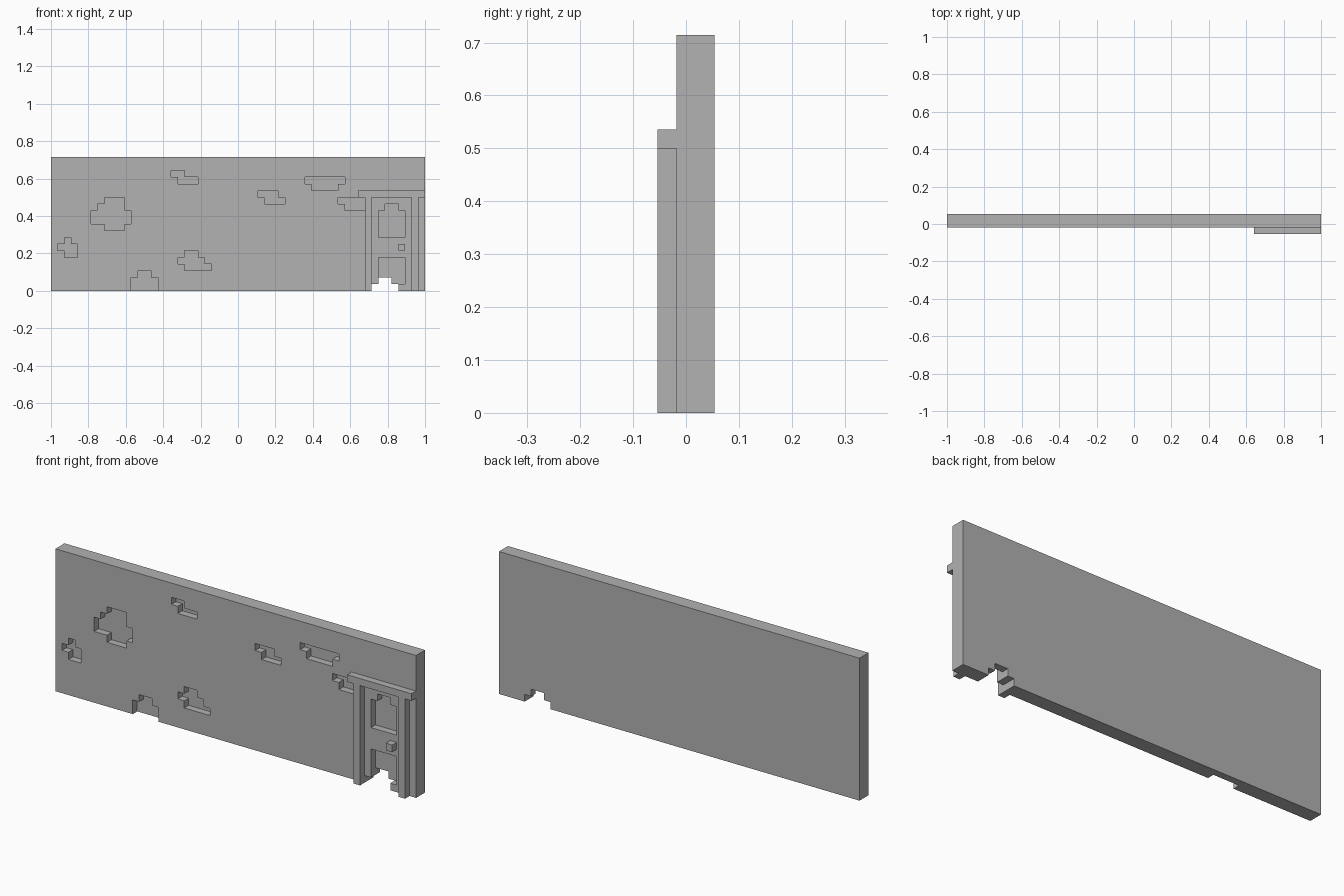
import bpy
import bmesh

cube = bpy.data.objects.get("Cube")
if cube:
    bpy.data.objects.remove(cube, do_unlink=True)

# The whole model sits on a block grid: columns (x), layers (y), rows (z)
COLS, LAYERS, ROWS = 56, 3, 20
U = 2 / COLS

stone = bpy.data.materials.new("stone_grey")
stone.use_nodes = True
GREY = (0.445, 0.445, 0.445, 1)
stone.diffuse_color = GREY
stone.node_tree.nodes["Principled BSDF"].inputs["Base Color"].default_value = GREY


def span(c0, c1, k0, k1, r0, r1):
    """All grid cells in a box of columns, layers and rows."""
    return {(c, k, r) for c in range(c0, c1) for k in range(k0, k1) for r in range(r0, r1)}


def patch(bottom, rows, k0=1, k1=2):
    """Stepped shape given as column ranges, row by row from the bottom."""
    cells = set()
    for n, (c0, c1) in enumerate(rows):
        cells |= span(c0, c1, k0, k1, bottom + n, bottom + n + 1)
    return cells


def build(name, cells):
    """Skin a set of cells, keeping only the outer faces."""
    bm = bmesh.new()
    verts = {}

    def corner(p):
        if p not in verts:
            verts[p] = bm.verts.new(((p[0] - COLS / 2) * U, (p[1] - LAYERS / 2) * U, p[2] * U))
        return verts[p]

    for cell in sorted(cells):
        for axis in range(3):
            a, b = (axis + 1) % 3, (axis + 2) % 3
            for side in (0, 1):
                near = list(cell)
                near[axis] += 2 * side - 1
                if tuple(near) in cells:
                    continue
                quad = []
                for da, db in ((0, 0), (1, 0), (1, 1), (0, 1)):
                    p = list(cell)
                    p[axis] += side
                    p[a] += da
                    p[b] += db
                    quad.append(corner(tuple(p)))
                bm.faces.new(quad if side else quad[::-1])
    mesh = bpy.data.meshes.new(name)
    bm.to_mesh(mesh)
    bm.free()
    mesh.materials.append(stone)
    obj = bpy.data.objects.new(name, mesh)
    bpy.context.collection.objects.link(obj)
    return obj


# Wall slab
wall = span(0, COLS, 1, LAYERS, 0, ROWS)

# Chipped patches, one block deep
wall -= patch(9, [(8, 11), (6, 12), (6, 12), (7, 11), (8, 11)])
wall -= patch(5, [(2, 4), (1, 4), (2, 3)])
wall -= patch(0, [(12, 16), (12, 16), (13, 15)])
wall -= patch(3, [(20, 24), (19, 23), (20, 22)])
wall -= patch(16, [(19, 22), (18, 20)])
wall -= patch(13, [(32, 35), (31, 34)])
wall -= patch(15, [(39, 43), (38, 44)])
wall -= patch(12, [(44, 47), (43, 47)])

# Door: upper and lower panels, and the broken gap right through at the foot
wall -= patch(8, [(49, 53)] * 4 + [(50, 52)])
wall -= span(49, 53, 1, 2, 1, 5)
wall -= patch(0, [(48, 52), (49, 51)], 1, LAYERS)
build("wall_with_door", wall)

# Door frame and knob, standing one block proud
build("door_lintel", span(46, 56, 0, 1, 14, 15))
build("right_door_post", span(47, 48, 0, 1, 0, 14))
build("left_door_post", span(54, 55, 0, 1, 0, 14))
build("door_knob", span(52, 53, 0, 1, 6, 7))
